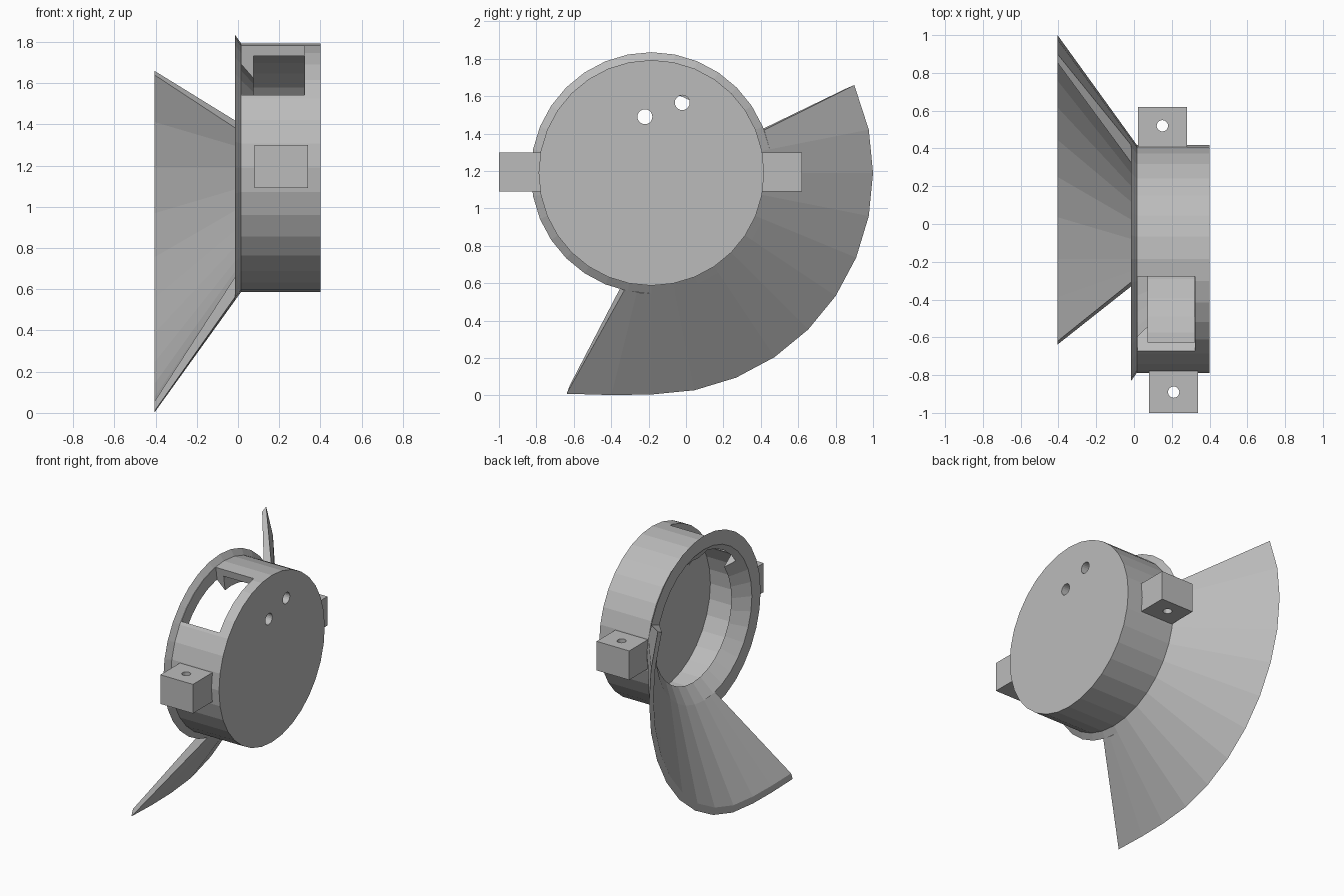
import bpy, bmesh, math

if "Cube" in bpy.data.objects:
    bpy.data.objects.remove(bpy.data.objects["Cube"])

CY, CZ = -0.185, 1.19      # axis of the drum, running along x
STEP = 11.25               # 32-sided rounds

grey = bpy.data.materials.new("grey")
grey.diffuse_color = (0.5, 0.5, 0.5, 1)
grey.use_nodes = True
grey.node_tree.nodes["Principled BSDF"].inputs["Base Color"].default_value = grey.diffuse_color


def polar(x, r, deg):
    a = math.radians(deg)
    return (x, CY + r * math.cos(a), CZ + r * math.sin(a))


def finish(name, bm):
    bmesh.ops.remove_doubles(bm, verts=bm.verts, dist=1e-5)
    bmesh.ops.recalc_face_normals(bm, faces=bm.faces)
    me = bpy.data.meshes.new(name)
    bm.to_mesh(me)
    bm.free()
    me.materials.append(grey)
    ob = bpy.data.objects.new(name, me)
    bpy.context.collection.objects.link(ob)
    return ob


def sweep(name, sections, closed=False):
    """Join a row of matching cross-sections into a solid."""
    bm = bmesh.new()
    rows = [[bm.verts.new(p) for p in s] for s in sections]
    pairs = list(zip(rows, rows[1:]))
    if closed:
        pairs.append((rows[-1], rows[0]))
    else:
        bm.faces.new(rows[0])
        bm.faces.new(rows[-1])
    for a, b in pairs:
        for i in range(len(a)):
            j = (i + 1) % len(a)
            bm.faces.new((a[i], a[j], b[j], b[i]))
    return finish(name, bm)


def box(name, lo, hi):
    ring = lambda z: [(lo[0], lo[1], z), (hi[0], lo[1], z), (hi[0], hi[1], z), (lo[0], hi[1], z)]
    return sweep(name, [ring(lo[2]), ring(hi[2])])


def rod(name, centre, r, axis, half):
    """Round cutter along x or z."""
    rings = []
    for d in (-half, half):
        ring = []
        for i in range(20):
            a = math.tau * i / 20
            u, v = r * math.cos(a), r * math.sin(a)
            off = (d, u, v) if axis == "x" else (u, v, d)
            ring.append(tuple(c + o for c, o in zip(centre, off)))
        rings.append(ring)
    return sweep(name, rings)


def cut(ob, cutter):
    cutter.hide_render = True
    cutter.hide_set(True)
    m = ob.modifiers.new("cut", "BOOLEAN")
    m.operation = "DIFFERENCE"
    m.solver = "EXACT"
    m.object = cutter
    bpy.context.view_layer.objects.active = ob
    bpy.ops.object.modifier_apply(modifier=m.name)
    bpy.data.objects.remove(cutter)


# Drum: closed end on the right, funnel lip and flange on the left
profile = [(-0.015, 0.645), (0.015, 0.603), (0.40, 0.603), (0.40, 0), (0.32, 0),
           (0.32, 0.55), (0.075, 0.55), (0.075, 0.44), (-0.015, 0.545)]
drum = sweep("drum", [[polar(x, r, i * STEP) for x, r in profile] for i in range(32)], True)

# Window through the upper front of the drum wall
wedge = [(0.018, 0.38), (0.018, 0.75), (0.322, 0.75), (0.322, 0.38)]
cut(drum, sweep("window_cutter", [[polar(x, r, 99 + 9 * i) for x, r in wedge] for i in range(6)]))

# Two holes in the end disc
for y, z in ((-0.22, 1.49), (-0.02, 1.565)):
    cut(drum, rod("hole_cutter", (0.36, y, z), 0.04, "x", 0.1))

# Flared shield: (root angle, rim angle, rim radius) along the arc
stations = [(20.8, 23.4, 1.182)]
stations += [(a, a, 1.185) for a in (11.25 - i * STEP for i in range(10))]
stations += [(-97, -100.2, 1.207), (-103, -111, 1.265)]
sweep("flared_shield", [[polar(-0.015, 0.645, a), polar(-0.405, r, b),
                         polar(-0.405, r - 0.05, b), polar(-0.015, 0.545, a)]
                        for a, b, r in stations])

# Mounting lugs with vertical screw holes
for name, x, y0, y1, hy in (("front_lug", 0.08, -1.0, -0.75, -0.89),
                            ("back_lug", 0.02, 0.38, 0.62, 0.52)):
    lug = box(name, (x, y0, 1.09), (x + 0.26, y1, 1.30))
    cut(lug, rod("screw_cutter", (x + 0.13, hy, 1.195), 0.03, "z", 0.2))
